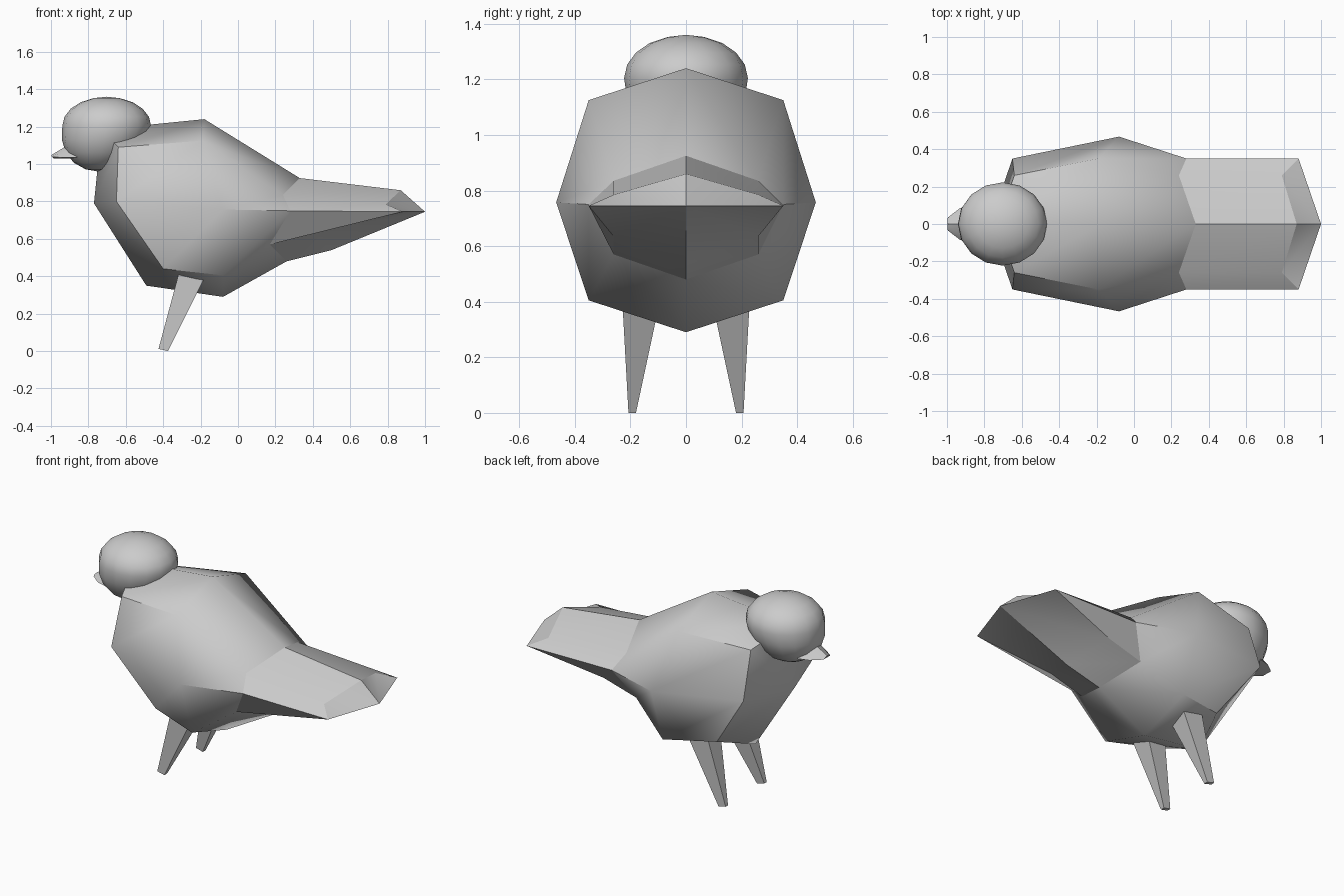
import bpy, bmesh, math
from mathutils import Vector

if "Cube" in bpy.data.objects:
    bpy.data.objects.remove(bpy.data.objects["Cube"])


def finish(bm, name, angle):
    bmesh.ops.recalc_face_normals(bm, faces=bm.faces)
    me = bpy.data.meshes.new(name)
    bm.to_mesh(me)
    bm.free()
    ob = bpy.data.objects.new(name, me)
    bpy.context.collection.objects.link(ob)
    bpy.ops.object.select_all(action='DESELECT')
    ob.select_set(True)
    bpy.context.view_layer.objects.active = ob
    if angle:
        bpy.ops.object.shade_smooth_by_angle(angle=math.radians(angle))
    return ob


def full_ring(half):
    """Half section (top to bottom, y >= 0) -> closed mirrored section."""
    return half + [(x, -y, z) for x, y, z in half[-2:0:-1]]


def loft(name, rings, start=None, end=None, angle=0):
    """Skin closed rings; ends are fanned to a tip, or capped with 'flat'."""
    bm = bmesh.new()
    vs = [[bm.verts.new(p) for p in r] for r in rings]
    n = len(rings[0])
    for a, b in zip(vs, vs[1:]):
        for i in range(n):
            j = (i + 1) % n
            bm.faces.new((a[i], a[j], b[j], b[i]))
    for ring, tip in ((vs[0], start), (vs[-1], end)):
        if tip == 'flat':
            bm.faces.new(ring)
        elif tip:
            t = bm.verts.new(tip)
            for i in range(n):
                bm.faces.new((ring[i], ring[(i + 1) % n], t))
    return finish(bm, name, angle)


# Body sections: breast, belly, rump, tail end
breast = full_ring([(-.73, 0, 1.185), (-.64, .26, 1.09), (-.65, .35, .80),
                    (-.40, .26, .44), (-.49, 0, .35)])
belly = full_ring([(-.18, 0, 1.24), (-.19, .35, 1.125), (-.08, .467, .757),
                   (-.08, .35, .405), (-.08, 0, .29)])
rump = full_ring([(.33, 0, .925), (.24, .26, .835), (.28, .35, .75),
                  (.17, .26, .57), (.26, 0, .48)])
tail_end = full_ring([(.87, 0, .86), (.79, .26, .785), (.88, .35, .745),
                      (.40, .26, .635), (.50, 0, .54)])
loft("body", [breast, belly, rump], start=(-.77, 0, .79), angle=45)
loft("tail", [rump, tail_end], end=(1.0, 0, .745), angle=30)

# Head: sphere flattened on top, slightly drawn down and forward at the chin
bm = bmesh.new()
bmesh.ops.create_uvsphere(bm, u_segments=16, v_segments=10, radius=1)
for v in bm.verts:
    x, y, z = v.co
    s = 1.05 if abs(z) < .95 else 1.0
    v.co = Vector((-.702 + .226 * x * s - .045 * max(0, -z), .212 * y * s,
                   1.205 + z * (.155 if z > 0 else .245)))
finish(bm, "head", 40)

# Beak: wide at the face, ridged on top, blunt at the tip
beak_base = full_ring([(-.84, 0, 1.15), (-.86, .07, 1.09), (-.86, .105, 1.035), (-.86, 0, 1.03)])
beak_mid = full_ring([(-.92, 0, 1.095), (-.93, .06, 1.06), (-.93, .085, 1.035), (-.93, 0, 1.03)])
beak_tip = full_ring([(-.995, 0, 1.05), (-.998, .02, 1.045), (-.995, .035, 1.038), (-.985, 0, 1.03)])
loft("beak", [beak_base, beak_mid, beak_tip], 'flat', 'flat', angle=30)

# Legs: tapered square posts leaning forward
for side, s in (("left", 1), ("right", -1)):
    top = [(-.31, .10 * s, .44), (-.31, .23 * s, .44), (-.165, .23 * s, .42), (-.165, .09 * s, .42)]
    foot = [(-.425, .183 * s, .012), (-.425, .207 * s, .012), (-.375, .207 * s, 0), (-.375, .18 * s, 0)]
    loft(side + "_leg", [top, foot], 'flat', 'flat')
